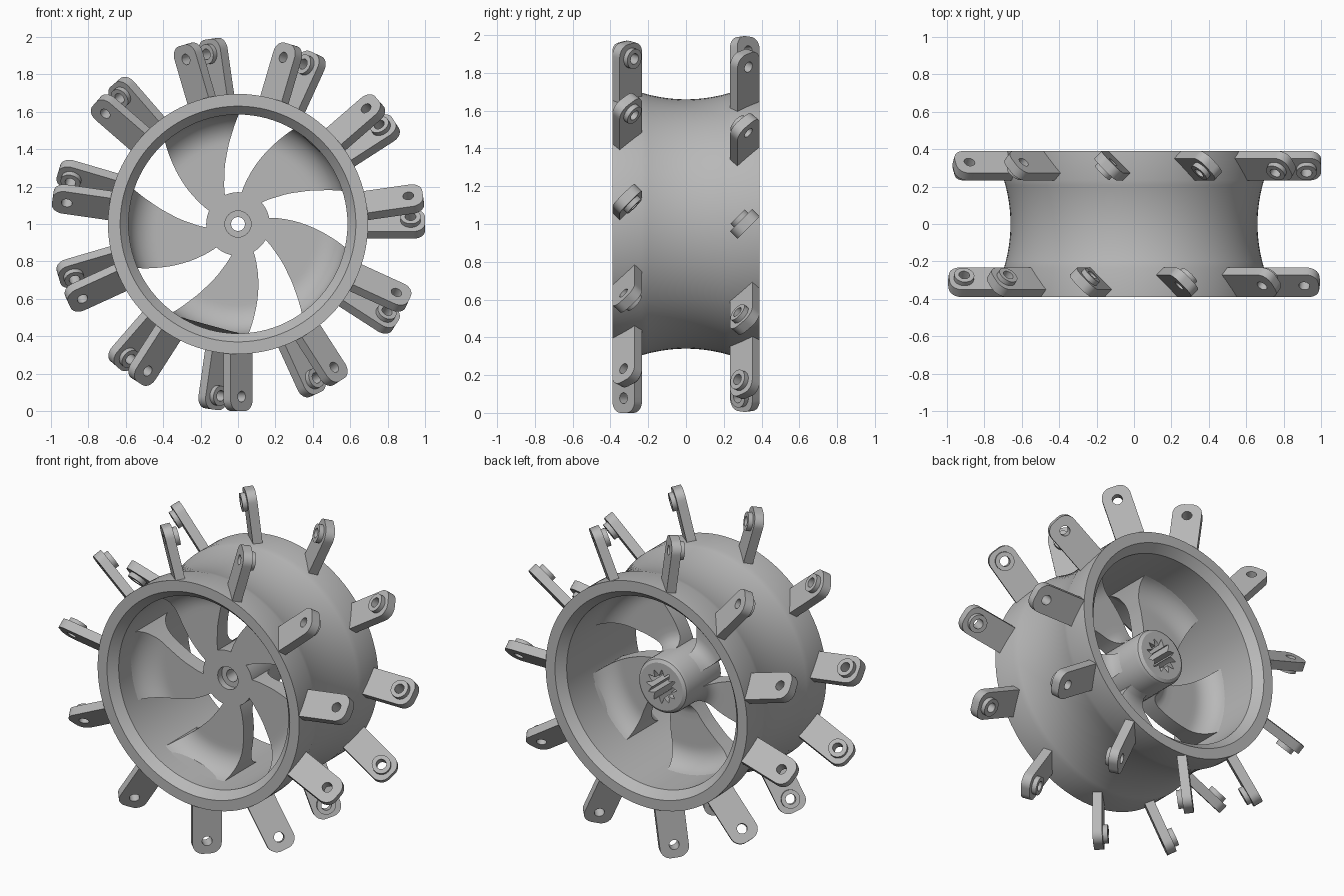
import bpy, bmesh, math
from mathutils import Vector

if "Cube" in bpy.data.objects:
    bpy.data.objects.remove(bpy.data.objects["Cube"])

grey = bpy.data.materials.new("plain_grey")
grey.diffuse_color = (0.48, 0.48, 0.48, 1)
grey.use_nodes = True
grey.node_tree.nodes["Principled BSDF"].inputs["Base Color"].default_value = grey.diffuse_color
CZ = 1.0                                   # height of the wheel axis


def finish(name, bm):
    bmesh.ops.recalc_face_normals(bm, faces=bm.faces)
    me = bpy.data.meshes.new(name)
    bm.to_mesh(me)
    bm.free()
    me.materials.append(grey)
    ob = bpy.data.objects.new(name, me)
    bpy.context.collection.objects.link(ob)
    bpy.ops.object.select_all(action='DESELECT')
    ob.select_set(True)
    bpy.context.view_layer.objects.active = ob
    bpy.ops.object.shade_smooth_by_angle(angle=math.radians(30))
    return ob


def skin(bm, loops):
    """Join equal point loops into one closed tube."""
    rows = [[bm.verts.new(p) for p in lp] for lp in loops]
    n = len(rows[0])
    for a, b in zip(rows, rows[1:] + rows[:1]):
        for i in range(n):
            j = (i + 1) % n
            bm.faces.new((a[i], a[j], b[j], b[i]))


def polar(r, ang, y):
    return Vector((r * math.cos(ang), y, CZ + r * math.sin(ang)))


def circle(r, y, n):
    return [polar(r, 2 * math.pi * i / n, y) for i in range(n)]


# --- outer shell: lathe with a concave waist ---
outer = [(0.695, -0.39)]
for i in range(17):
    t = -1 + i / 8
    outer.append((0.66 + 0.035 * t * t, 0.235 * t))
outer.append((0.695, 0.39))
inner = [(0.63, 0.39), (0.585, 0.34), (0.585, -0.34), (0.63, -0.39)]
bm = bmesh.new()
skin(bm, [circle(r, y, 96) for r, y in outer + inner])
finish("shell", bm)


# --- hub with splined bore ---
def star(y):
    pat = (0.105, 0.085, 0.065, 0.085)
    return [polar(pat[i % 4], 2 * math.pi * i / 48, y) for i in range(48)]


bm = bmesh.new()
skin(bm, [circle(0.17, -0.1, 48), circle(0.17, 0.21, 48), circle(0.163, 0.228, 48),
          circle(0.145, 0.24, 48), star(0.24), star(0.02), circle(0.037, 0.02, 48),
          circle(0.037, -0.06, 48), circle(0.07, -0.06, 48), circle(0.07, -0.1, 48)])
finish("hub", bm)


# --- five swept blades flaring into the shell wall ---
def interp(tab, r):
    for (r0, a0), (r1, a1) in zip(tab, tab[1:]):
        if r <= r1 + 1e-9:
            return a0 + (a1 - a0) * (r - r0) / (r1 - r0)
    return tab[-1][1]


LEAD = [(0.16, 115), (0.25, 107), (0.37, 99.5), (0.48, 94), (0.60, 89)]
TRAIL = [(0.16, 156), (0.25, 150), (0.37, 143), (0.48, 137), (0.60, 131)]


def fillet(d, rad):
    """Rise of a quarter round after travelling d into it."""
    d = min(max(d, 0), rad)
    return rad - math.sqrt(rad * rad - d * d)


def front_y(r):
    return -0.1 - fillet(r - 0.435, 0.155)


def back_y(r):
    return 0.0 + fillet(r - 0.455, 0.135) + fillet(0.25 - r, 0.082)


radii = [0.168, 0.18, 0.20, 0.225, 0.25, 0.29, 0.33, 0.37, 0.41, 0.435, 0.455, 0.475,
         0.495, 0.515, 0.535, 0.55, 0.563, 0.573, 0.581, 0.587]
NA = 10
for k in range(5):
    bm = bmesh.new()
    loops = []
    for r in radii:
        a0, a1 = interp(LEAD, r), interp(TRAIL, r)
        angs = [math.radians(a0 + (a1 - a0) * i / NA + 72 * k) for i in range(NA + 1)]
        loops.append([polar(r, a, front_y(r)) for a in angs] +
                     [polar(r, a, back_y(r)) for a in reversed(angs)])
    rows = [[bm.verts.new(p) for p in lp] for lp in loops]
    n = len(rows[0])
    for a, b in zip(rows, rows[1:]):
        for i in range(n):
            j = (i + 1) % n
            bm.faces.new((a[i], a[j], b[j], b[i]))
    bm.faces.new(rows[0])
    bm.faces.new(rows[-1])
    finish("blade_%d" % (k + 1), bm)

# --- lugs: rounded plates with an eye and a raised boss ---
HW, HT, TIP, BASE, EYE, CR = 0.0835, 0.0275, 1.0, 0.66, 0.922, 0.062
half = [(0.0, BASE), (0.045, BASE), (HW, BASE), (HW, 0.75), (HW, 0.82), (HW, 0.87), (HW, 0.91)]
for i in range(9):
    a = math.pi / 2 * i / 8
    half.append((HW - CR + CR * math.cos(a), TIP - CR + CR * math.sin(a)))
outline = half + [(0.0, TIP)] + [(-u, v) for u, v in reversed(half[1:])]


def ring(r):
    pts = []
    for u, v in outline:
        a = math.atan2(v - EYE, u)
        pts.append((r * math.cos(a), EYE + r * math.sin(a)))
    return pts


def lug(name, deg, side):
    """side -1 is the front row, +1 the back row; bosses face the middle."""
    a = math.radians(deg)
    R = Vector((math.cos(a), 0, math.sin(a)))
    T = Vector((-math.sin(a), 0, math.cos(a)))
    Y = Vector((0, 1, 0))
    U = (Y + T).normalized()
    N = (T - Y).normalized() * side
    C = Vector((0, 0.3115 * side, CZ))
    eye, boss = ring(0.029), ring(0.054)
    top = HT + 0.028
    layers = [(eye, -HT), (outline, -HT), (outline, HT), (boss, HT), (boss, top), (eye, top)]
    bm = bmesh.new()
    skin(bm, [[C + U * u + R * v + N * w for u, v in pts] for pts, w in layers])
    finish(name, bm)


PITCH = 360 / 11
for k in range(11):
    lug("front_lug_%d" % (k + 1), -90 + PITCH * k, -1)
    lug("back_lug_%d" % (k + 1), -90 - PITCH / 4 + PITCH * k, 1)
